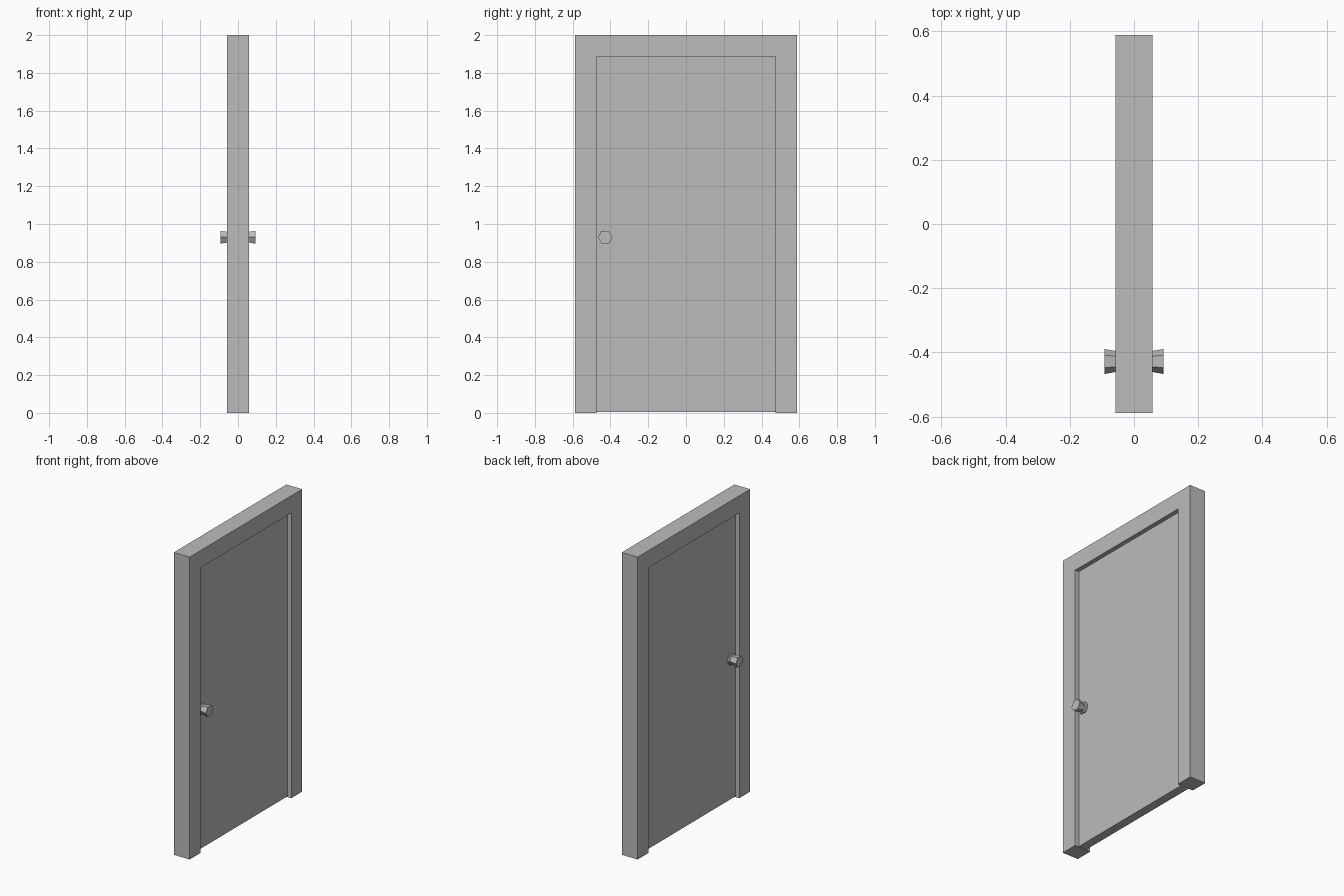
import bpy
import bmesh
import math

cube = bpy.data.objects.get("Cube")
if cube:
    bpy.data.objects.remove(cube, do_unlink=True)

# Overall sizes
HALF_DEPTH, HALF_WIDTH, HEIGHT = 0.058, 0.588, 2.0
OPENING, OPENING_TOP = 0.474, 1.886
PANEL_DEPTH = 0.029

grey = bpy.data.materials.new("plain_grey")
grey.use_nodes = True
grey.diffuse_color = (0.5, 0.5, 0.5, 1)
grey.node_tree.nodes["Principled BSDF"].inputs["Base Color"].default_value = (0.5, 0.5, 0.5, 1)


def finish(name, bm):
    bmesh.ops.recalc_face_normals(bm, faces=bm.faces[:])
    mesh = bpy.data.meshes.new(name)
    bm.to_mesh(mesh)
    bm.free()
    mesh.materials.append(grey)
    obj = bpy.data.objects.new(name, mesh)
    bpy.context.collection.objects.link(obj)
    return obj


def extrude_outline(name, outline, half_depth):
    """Extrude a (y, z) outline along x, centred on x = 0."""
    bm = bmesh.new()
    face = bm.faces.new([bm.verts.new((-half_depth, y, z)) for y, z in outline])
    geom = bmesh.ops.extrude_face_region(bm, geom=[face])["geom"]
    verts = [g for g in geom if isinstance(g, bmesh.types.BMVert)]
    bmesh.ops.translate(bm, verts=verts, vec=(2 * half_depth, 0, 0))
    return finish(name, bm)


def knob(name, side):
    """Six-sided knob: a base rose, a narrow neck and a flared grip."""
    profile = [(PANEL_DEPTH, 0.038), (0.037, 0.038), (0.042, 0.030), (0.0925, 0.039)]
    bm = bmesh.new()
    rings = []
    for x, radius in profile:
        rings.append([bm.verts.new((side * x,
                                    -0.428 + radius * math.cos(i * math.pi / 3),
                                    0.93 + radius * math.sin(i * math.pi / 3)))
                      for i in range(6)])
    for a, b in zip(rings, rings[1:]):
        for i in range(6):
            j = (i + 1) % 6
            bm.faces.new((a[i], a[j], b[j], b[i]))
    bm.faces.new(rings[0])
    bm.faces.new(rings[-1])
    return finish(name, bm)


# Frame: two jambs and a header in one piece
extrude_outline("door_frame", [
    (-HALF_WIDTH, 0), (-HALF_WIDTH, HEIGHT), (HALF_WIDTH, HEIGHT), (HALF_WIDTH, 0),
    (OPENING, 0), (OPENING, OPENING_TOP), (-OPENING, OPENING_TOP), (-OPENING, 0),
], HALF_DEPTH)

# Recessed door leaf
extrude_outline("door_panel", [
    (-OPENING, 0.004), (-OPENING, OPENING_TOP), (OPENING, OPENING_TOP), (OPENING, 0.004),
], PANEL_DEPTH)

# One knob on each side
knob("left_knob", 1)
knob("right_knob", -1)
